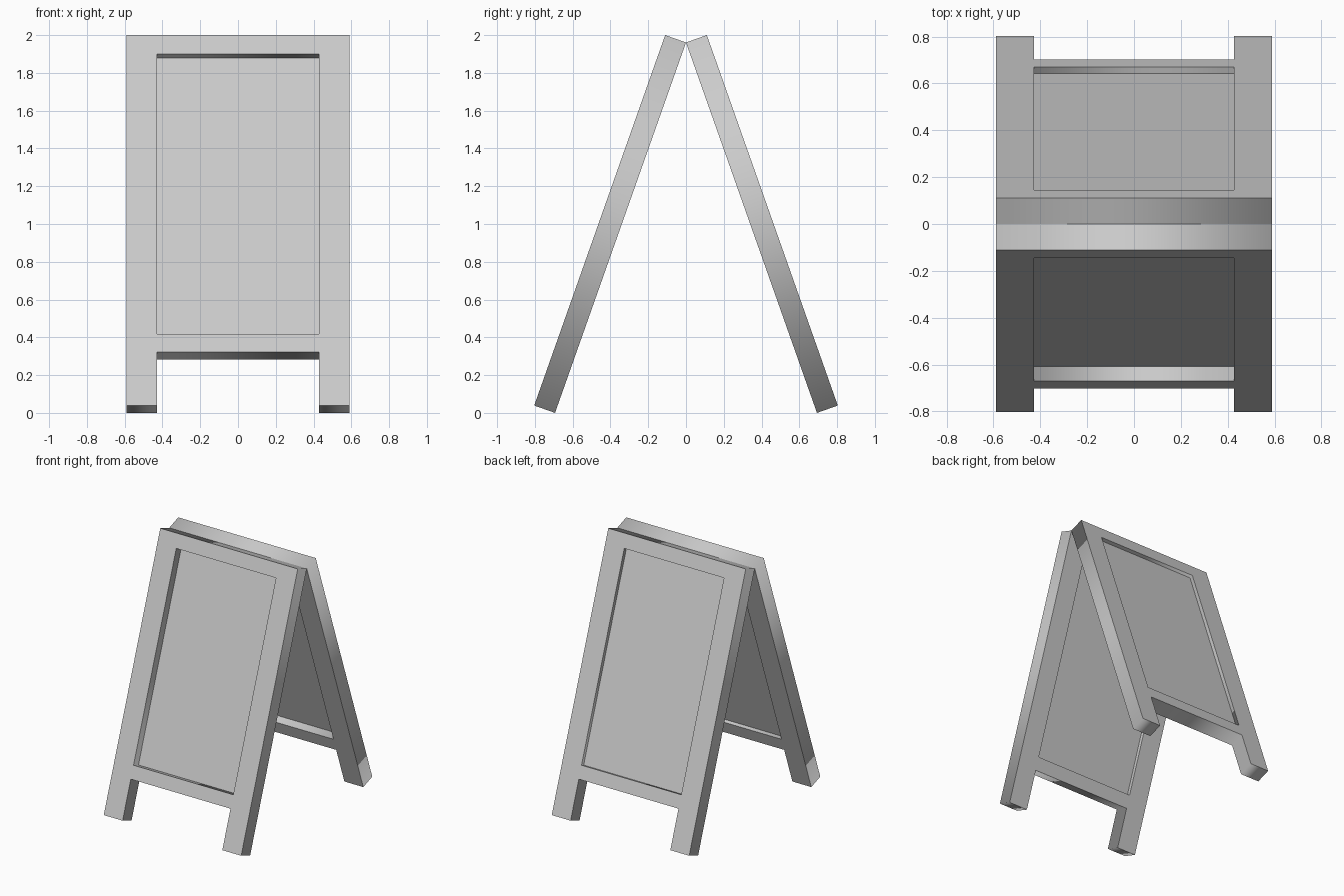
import bpy, math

if "Cube" in bpy.data.objects:
    bpy.data.objects.remove(bpy.data.objects["Cube"])

TILT = math.asin(1 / 3)      # lean of each board from vertical
THICK = 0.117                # frame thickness
LENGTH = 2.08                # along the slope
HALF_W, HOLE_W = 0.59, 0.428
HOLE_TOP, HOLE_BOTTOM, RAIL_BOTTOM = -0.106, -1.678, -1.779
HINGE_Z = 2 - THICK * math.sin(TILT)


def place(obj, turn):
    obj.location = (0, 0, HINGE_Z)
    obj.rotation_euler = (math.pi / 2 - TILT, 0, turn)


def slab(name, loops, low, high, turn):
    """Extrude flat outlines (later loops are holes) between two depths."""
    curve = bpy.data.curves.new(name, 'CURVE')
    curve.dimensions = '2D'
    curve.fill_mode = 'BOTH'
    curve.extrude = (high - low) / 2
    for pts in loops:
        s = curve.splines.new('POLY')
        s.points.add(len(pts) - 1)
        for p, (x, y) in zip(s.points, pts):
            p.co = (x, y, 0, 1)
        s.use_cyclic_u = True
    obj = bpy.data.objects.new(name, curve)
    bpy.context.collection.objects.link(obj)
    bpy.ops.object.select_all(action='DESELECT')
    obj.select_set(True)
    bpy.context.view_layer.objects.active = obj
    bpy.ops.object.convert(target='MESH')
    obj = bpy.context.object
    for v in obj.data.vertices:
        v.co.z += (low + high) / 2
    place(obj, turn)
    return obj


# Frame outline with two feet, and the window that holds the panel
frame = [(-HALF_W, 0), (-HALF_W, -LENGTH), (-HOLE_W, -LENGTH), (-HOLE_W, RAIL_BOTTOM),
         (HOLE_W, RAIL_BOTTOM), (HOLE_W, -LENGTH), (HALF_W, -LENGTH), (HALF_W, 0)]
window = [(-HOLE_W, HOLE_TOP), (-HOLE_W, HOLE_BOTTOM), (HOLE_W, HOLE_BOTTOM), (HOLE_W, HOLE_TOP)]

# Front and back boards; the writing panel sits deeper on the front one
for side, turn, low in (("front", 0, 0.028), ("back", math.pi, 0.064)):
    slab(side + "_frame", [frame, window], 0, THICK, turn)
    slab(side + "_panel", [window], low, low + 0.025, turn)
